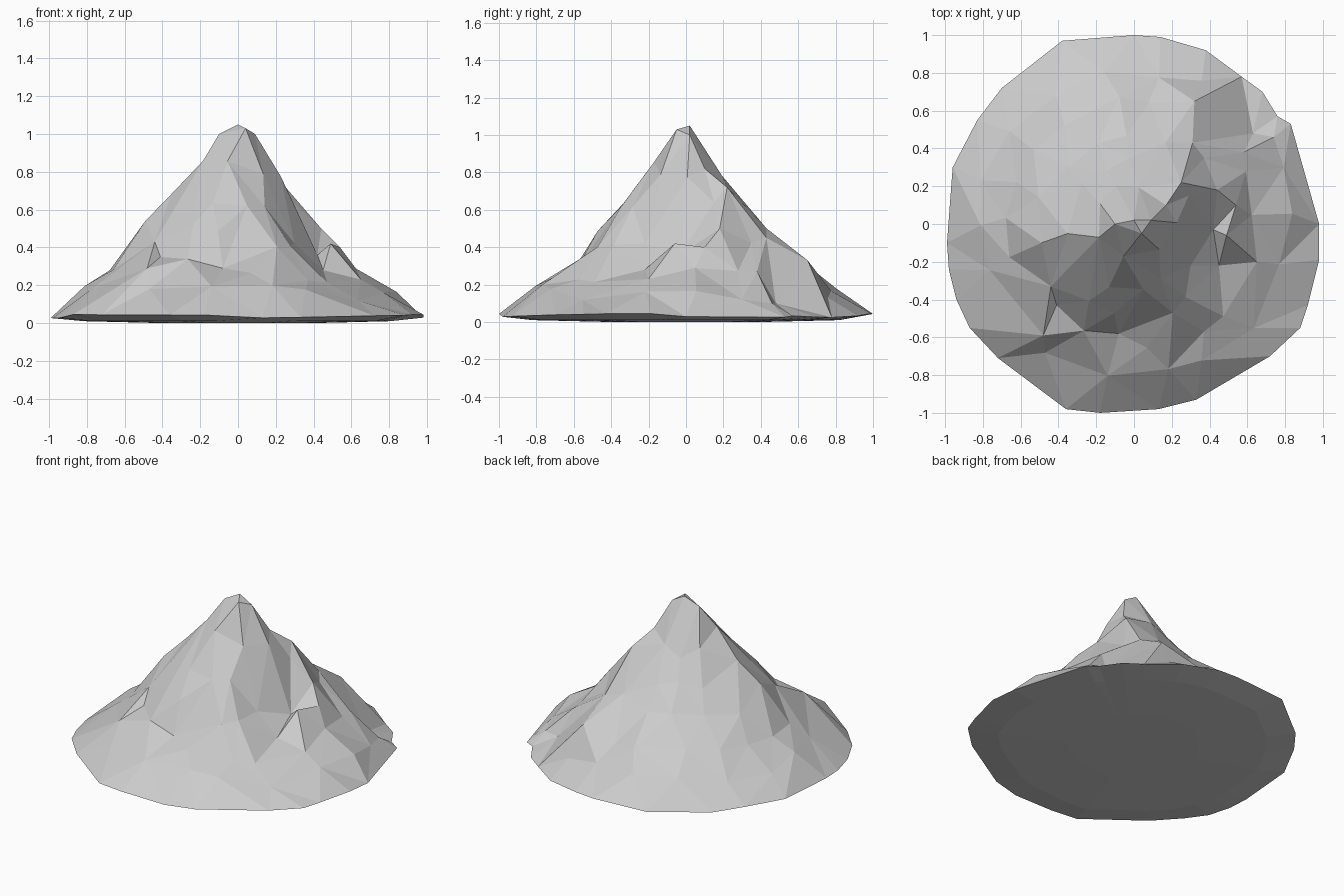
import bpy, bmesh, math, random
from mathutils import Vector
from mathutils.geometry import delaunay_2d_cdt

if "Cube" in bpy.data.objects:
    bpy.data.objects.remove(bpy.data.objects["Cube"])

random.seed(4)

# Rim outline seen from the top
RIM = [(.98, 0), (.83, .53), (.76, .57), (.68, .7), (.57, .78), (.38, .92), (.14, .99), (0, 1),
       (-.38, .97), (-.7, .72), (-.83, .55), (-.96, .3), (-.99, -.1), (-.98, -.24),
       (-.94, -.4), (-.87, -.55), (-.72, -.71), (-.36, -.98), (-.18, -1), (.13, -.98),
       (.33, -.93), (.72, -.7), (.88, -.55), (.92, -.43), (.98, -.19)]

# Slope heights in eight directions, counter-clockwise from +x
RADII = [0, .1, .2, .35, .5, .65, .82, 1]
SLOPES = [[.98, .79, .63, .45, .28, .17],
          [.97, .81, .66, .44, .24, .12],
          [.95, .78, .59, .43, .29, .17],
          [.95, .76, .54, .39, .28, .15],
          [.99, .87, .67, .51, .28, .18],
          [.98, .85, .68, .50, .30, .17],
          [.95, .82, .62, .47, .27, .18],
          [.95, .76, .54, .37, .25, .14]]

# Ledges, ridges and gullies
FEATURES = [(-.49, -.1, .54), (-.44, -.33, .43), (-.48, -.59, .29), (-.08, -.58, .29),
            (-.41, -.43, .35), (.25, .22, .72), (.32, .65, .33), (.31, .43, .45),
            (.63, .48, .10), (.74, .46, .10), (.58, .38, .27), (.3, -.22, .42),
            (.45, -.22, .28), (.42, -.03, .36), (.29, .15, .64), (.49, -.06, .42),
            (.65, -.2, .23), (.04, -.05, 1.03), (-.1, 0, 1.0), (0, .02, 1.05),
            (.09, .02, 1.0), (.17, .1, .82), (.44, .18, .5), (.54, .1, .4)]


def height(x, y):
    r = min(math.hypot(x, y), .999)
    a = (math.atan2(y, x) / (math.pi / 4)) % 8
    i = int(a) % 8
    t = a - int(a)
    prof = [p * (1 - t) + q * t for p, q in zip(SLOPES[i], SLOPES[(i + 1) % 8])]
    prof = [1.05] + prof + [.04]
    for k in range(len(RADII) - 1):
        if r <= RADII[k + 1]:
            s = (r - RADII[k]) / (RADII[k + 1] - RADII[k])
            return prof[k] * (1 - s) + prof[k + 1] * s


pts = [Vector((x, y, .033 + random.uniform(-.01, .015))) for x, y in RIM]
n = len(pts)
pts += [Vector(f) for f in FEATURES]

# Scattered rings of rock facets between the features
for r, count in ((.1, 6), (.2, 9), (.34, 12), (.49, 15), (.65, 18), (.82, 18)):
    for k in range(count):
        a = math.tau * (k + random.uniform(-.3, .3)) / count
        q = r + random.uniform(-.035, .035)
        x, y = q * math.cos(a), q * math.sin(a)
        if all(math.hypot(x - p.x, y - p.y) > .09 for p in pts):
            pts.append(Vector((x, y, height(x, y) + random.uniform(-.018, .018))))

edges = [(i, (i + 1) % n) for i in range(n)]
out = delaunay_2d_cdt([p.xy for p in pts], edges, [], 1, 1e-5)
coords, tris, origin = out[0], out[2], out[3]

bm = bmesh.new()
verts = []
for co, src in zip(coords, origin):
    z = pts[src[0]].z if src else .04
    verts.append(bm.verts.new((co.x, co.y, z)))
for f in tris:
    bm.faces.new([verts[i] for i in f])

# Nearly flat underside, sagging gently to the ground
for scale, z in ((.82, .01), (.4, 0)):
    border = [e for e in bm.edges if e.is_boundary]
    radial = scale if scale > .5 else .4 / .82
    lower = bmesh.ops.extrude_edge_only(bm, edges=border)["geom"]
    for v in (g for g in lower if isinstance(g, bmesh.types.BMVert)):
        v.co = (v.co.x * radial, v.co.y * radial, z)
bmesh.ops.holes_fill(bm, edges=[e for e in bm.edges if e.is_boundary], sides=0)
bmesh.ops.recalc_face_normals(bm, faces=bm.faces)

mesh = bpy.data.meshes.new("mountain")
bm.to_mesh(mesh)
bm.free()
bpy.context.collection.objects.link(bpy.data.objects.new("mountain", mesh))
